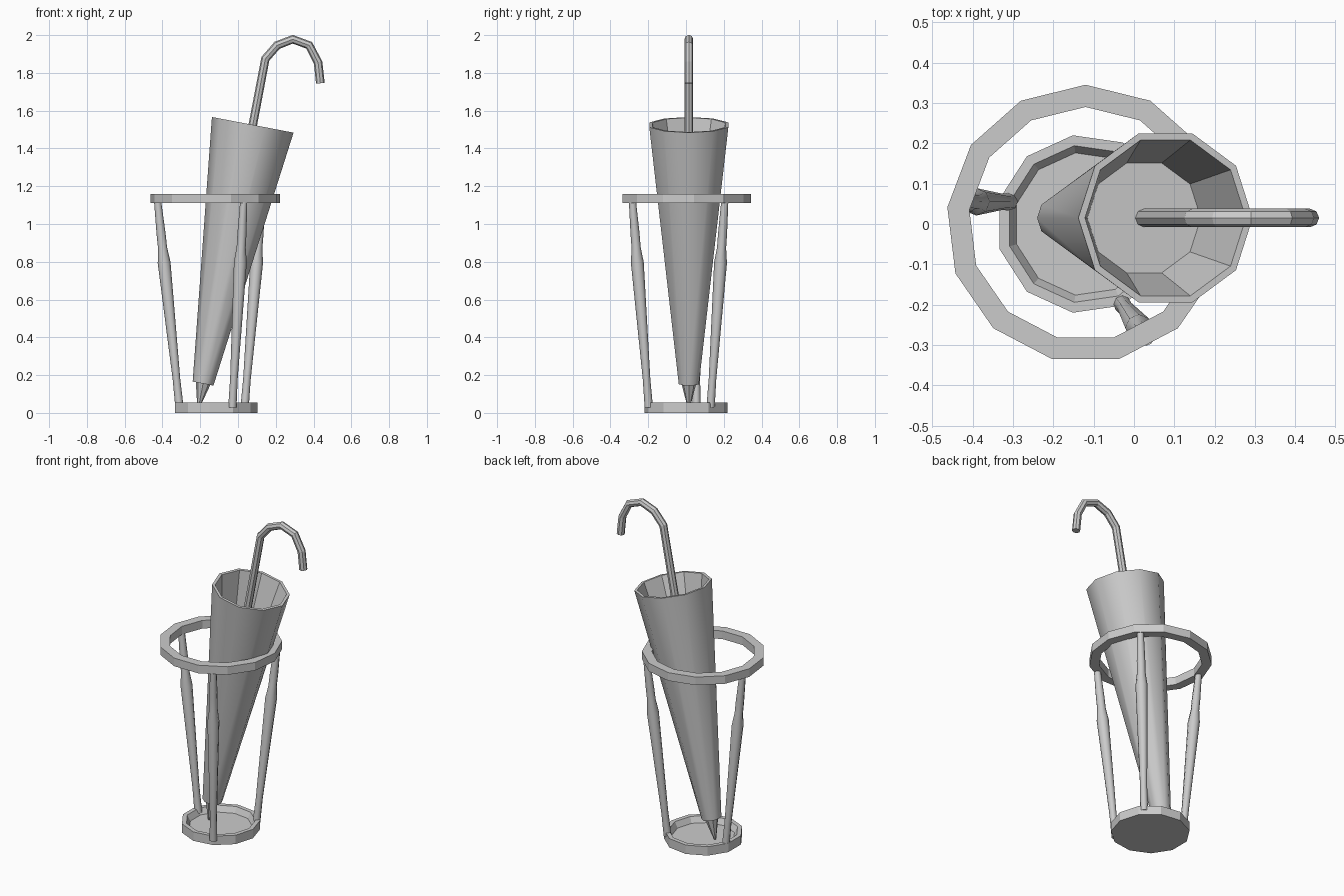
import bpy, bmesh, math
from mathutils import Vector

old = bpy.data.objects.get("Cube")
if old:
    bpy.data.objects.remove(old)

grey = bpy.data.materials.new("plain grey")
grey.use_nodes = True
COLOR = (0.6, 0.6, 0.6, 1)
grey.diffuse_color = COLOR
grey.node_tree.nodes["Principled BSDF"].inputs["Base Color"].default_value = COLOR


def lathe(name, start, end, profile, sides, phase=0.0, closed=False, caps=(True, True), smooth=False):
    """Spin (distance, radius) pairs around the axis from start towards end."""
    start, end = Vector(start), Vector(end)
    axis = (end - start).normalized()
    u = Vector((0, 1, 0)).cross(axis).normalized()
    v = axis.cross(u)
    bm = bmesh.new()
    rings = []
    for dist, radius in profile:
        ring = []
        for i in range(sides):
            a = phase + math.tau * i / sides
            offset = u * math.cos(a) + v * math.sin(a)
            ring.append(bm.verts.new(start + axis * dist + offset * radius))
        rings.append(ring)
    pairs = list(zip(rings, rings[1:]))
    if closed:
        pairs.append((rings[-1], rings[0]))
    for low, high in pairs:
        for i in range(sides):
            j = (i + 1) % sides
            bm.faces.new((low[i], low[j], high[j], high[i]))
    if not closed:
        if caps[0]:
            bm.faces.new(rings[0][::-1])
        if caps[1]:
            bm.faces.new(rings[-1])
    mesh = bpy.data.meshes.new(name)
    bm.to_mesh(mesh)
    bm.free()
    mesh.materials.append(grey)
    obj = bpy.data.objects.new(name, mesh)
    bpy.context.collection.objects.link(obj)
    if smooth:
        bpy.ops.object.select_all(action='DESELECT')
        obj.select_set(True)
        bpy.context.view_layer.objects.active = obj
        bpy.ops.object.shade_smooth_by_angle(angle=math.radians(50))
    return obj


# Stand: recessed base dish and open top hoop
STAND_X = -0.12
lathe("base_dish", (STAND_X, 0, 0), (STAND_X, 0, 1),
      [(0, 0.222), (0.055, 0.222), (0.055, 0.196), (0.02, 0.178)], 11)
lathe("top_hoop", (STAND_X, 0, 1.11), (STAND_X, 0, 2),
      [(0, 0.345), (0.05, 0.345), (0.05, 0.29), (0, 0.29)], 13, math.pi / 2, closed=True)

# Three turned legs leaning outwards
legs = {
    "right_leg": ((-0.31, 0.055, 0.03), (-0.425, 0.055, 1.115)),
    "front_leg": ((-0.03, -0.197, 0.03), (0.03, -0.283, 1.115)),
    "back_leg": ((0.035, 0.13, 0.03), (0.125, 0.205, 1.115)),
}
leg_profile = [(0, 0.022), (0.15, 0.02), (0.77, 0.034), (0.85, 0.024), (0.92, 0.024), (1.09, 0.019)]
for name, (foot, top) in legs.items():
    lathe(name, foot, top, leg_profile, 8, smooth=True)

# Umbrella: furled canopy, inner lining and pointed tip share one tilted axis
Y = 0.015
hem, mouth = Vector((-0.185, Y, 0.155)), Vector((0.078, Y, 1.525))
length = (mouth - hem).length
lathe("umbrella_canopy", hem, mouth, [(0, 0.056), (length, 0.22)], 10, caps=(True, False), smooth=True)
lathe("umbrella_lining", hem, mouth,
      [(length, 0.22), (length, 0.203), (length - 0.28, 0.143)], 10, caps=(False, True))
lathe("umbrella_tip", hem, mouth, [(-0.13, 0.006), (0.0, 0.039)], 8, caps=(True, False))

# Hooked handle
path = [(0.025, 1.245), (0.145, 1.875), (0.207, 1.946), (0.29, 1.978),
        (0.377, 1.946), (0.424, 1.855), (0.436, 1.745)]
curve = bpy.data.curves.new("umbrella_handle", 'CURVE')
curve.dimensions = '3D'
curve.bevel_depth = 0.023
curve.bevel_resolution = 2
curve.use_fill_caps = True
spline = curve.splines.new('POLY')
spline.points.add(len(path) - 1)
spline.use_smooth = False
for point, (x, z) in zip(spline.points, path):
    point.co = (x, Y, z, 1)
curve.materials.append(grey)
handle = bpy.data.objects.new("umbrella_handle", curve)
bpy.context.collection.objects.link(handle)
